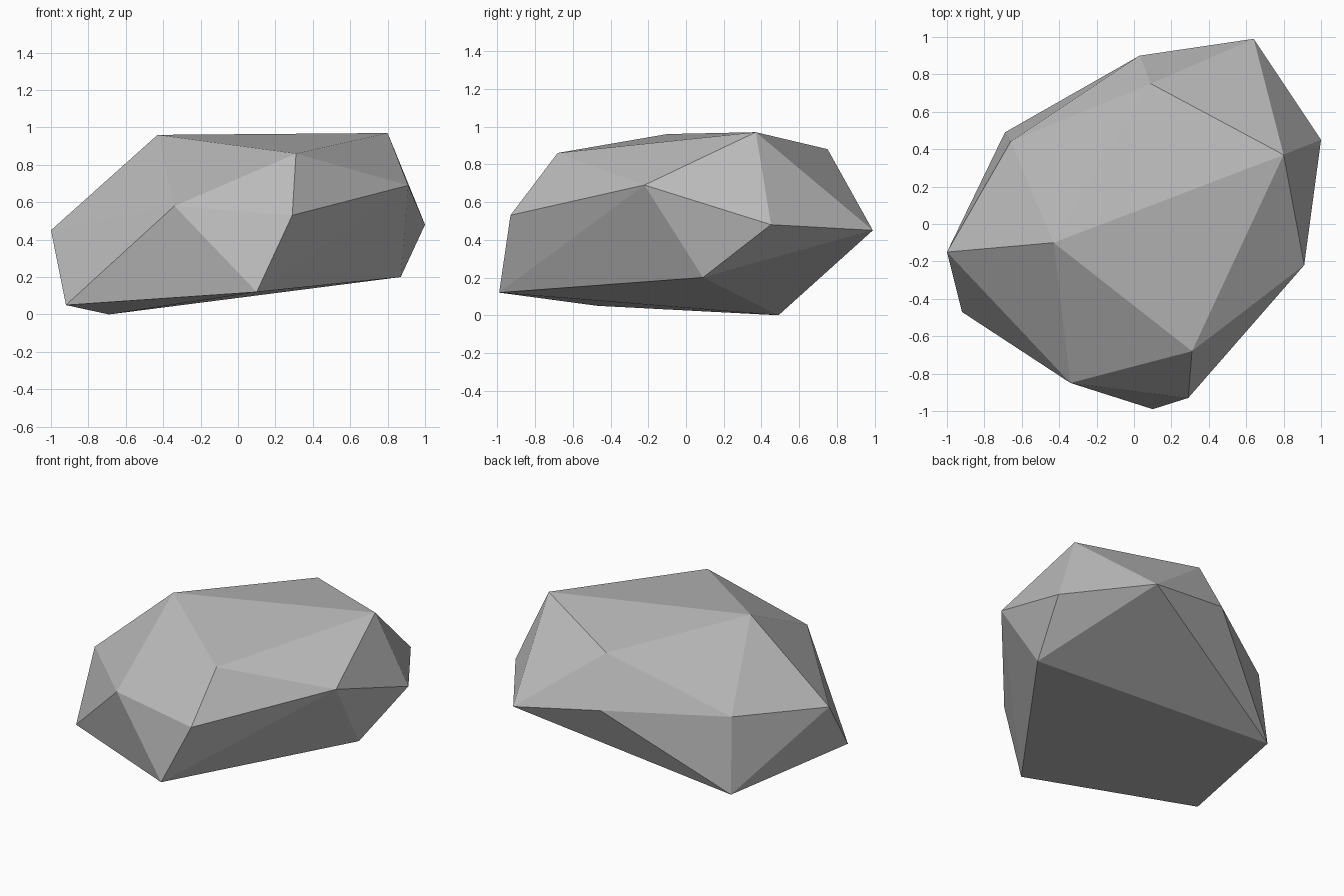
import bpy
import bmesh

cube = bpy.data.objects.get("Cube")
if cube:
    bpy.data.objects.remove(cube, do_unlink=True)

# Corner points of the chipped boulder, by level
crown = [(-0.43, -0.10, 0.96), (0.80, 0.37, 0.97), (0.31, -0.68, 0.86), (0.09, 0.75, 0.88)]
girdle = [(-1.00, -0.15, 0.45), (-0.34, -0.85, 0.58), (0.29, -0.93, 0.53),
          (0.91, -0.22, 0.69), (1.00, 0.45, 0.48), (0.64, 0.99, 0.45),
          (0.03, 0.90, 0.55), (-0.66, 0.44, 0.515)]
foot = [(-0.92, -0.47, 0.05), (0.10, -0.99, 0.12), (0.87, 0.09, 0.20), (-0.69, 0.49, 0.0)]

# Flat-faceted hull around the corners
bm = bmesh.new()
for point in crown + girdle + foot:
    bm.verts.new(point)
bmesh.ops.convex_hull(bm, input=bm.verts[:])
bmesh.ops.recalc_face_normals(bm, faces=bm.faces[:])
mesh = bpy.data.meshes.new("rock")
bm.to_mesh(mesh)
bm.free()
rock = bpy.data.objects.new("rock", mesh)
bpy.context.collection.objects.link(rock)

# Stone colour
stone = bpy.data.materials.new("grey stone")
stone.use_nodes = True
stone.diffuse_color = (0.5, 0.5, 0.5, 1)
stone.node_tree.nodes["Principled BSDF"].inputs["Base Color"].default_value = (0.5, 0.5, 0.5, 1)
mesh.materials.append(stone)
